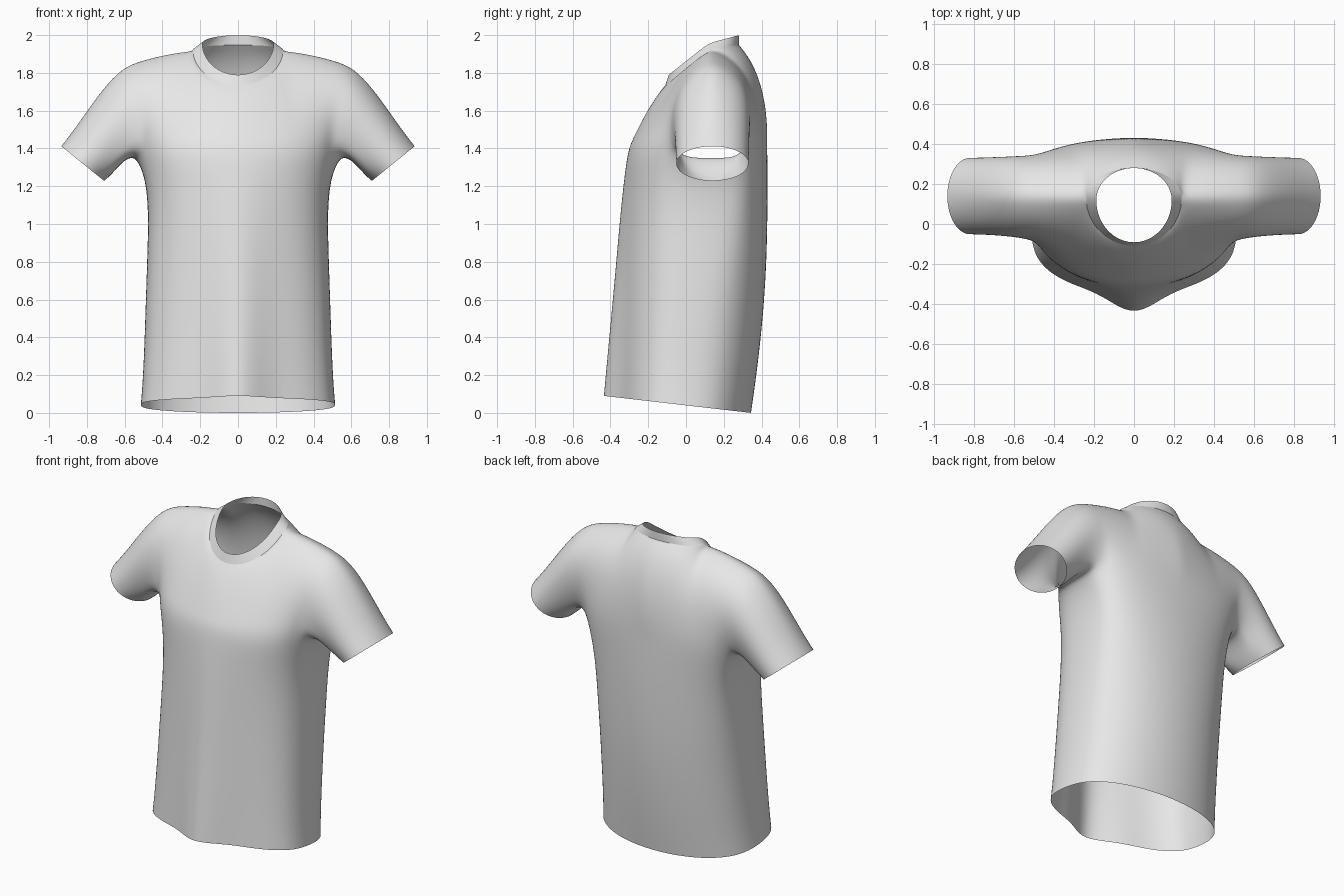
import bpy, bmesh
from math import sin, cos, pi, radians, exp
from mathutils import Vector

if "Cube" in bpy.data.objects:
    bpy.data.objects.remove(bpy.data.objects["Cube"])

N, NECK, ARM, K = 9, 5, 4, 8      # panel columns, neck columns, underarm segments, yoke rows
HALF = 2 * N + ARM

fabric = bpy.data.materials.new("light grey fabric")
fabric.diffuse_color = (0.8, 0.8, 0.8, 1)
fabric.use_nodes = True
fabric.node_tree.nodes["Principled BSDF"].inputs["Base Color"].default_value = fabric.diffuse_color


def finish(name, bm):
    """Orient the half mesh outwards, then mirror and smooth it."""
    bmesh.ops.recalc_face_normals(bm, faces=bm.faces)
    front = min(bm.faces, key=lambda f: f.calc_center_median().y)
    if front.normal.y > 0:
        bmesh.ops.reverse_faces(bm, faces=bm.faces)
    for f in bm.faces:
        f.smooth = True
    me = bpy.data.meshes.new(name)
    bm.to_mesh(me)
    bm.free()
    me.materials.append(fabric)
    ob = bpy.data.objects.new(name, me)
    bpy.context.collection.objects.link(ob)
    mir = ob.modifiers.new("Mirror", 'MIRROR')
    mir.use_clip = True
    sub = ob.modifiers.new("Smooth", 'SUBSURF')
    sub.levels = sub.render_levels = 2
    return ob


def skin(bm, a, b, closed=False):
    """Quads between two rows of vertices."""
    n = len(a)
    for i in range(n if closed else n - 1):
        j = (i + 1) % n
        bm.faces.new((a[i], a[j], b[j], b[i]))


def neck(a, w, yc, yf, yb, zf, zs, zb):
    """Point on a tilted neck loop, a = 0 front to pi back."""
    c = cos(a)
    y = yc - c * (yc - yf) if c > 0 else yc - c * (yb - yc)
    z = zs - c * (zs - zf) if c > 0 else zs - c * (zb - zs)
    return Vector((w * sin(a), y, z))


def neck_base(a):
    return neck(a, 0.243, 0.13, -0.113, 0.283, 1.732, 1.925, 1.948)


def neck_top(a):
    return neck(a, 0.192, 0.12, -0.095, 0.283, 1.787, 1.957, 2.0)


def lagrange(j, p, xs=(0, NECK, N)):
    """Smooth curve through three control points."""
    out = Vector((0, 0, 0))
    for i in range(3):
        w = 1
        for k in range(3):
            if k != i:
                w *= (j - xs[k]) / (xs[i] - xs[k])
        out += w * Vector(p[i])
    return out


# Body sections: height, half width, side y, front y, back y
SECTIONS = [(0.0, 0.517, -0.02, -0.35, 0.345),
            (0.12, 0.507, -0.01, -0.347, 0.362),
            (0.32, 0.498, 0.01, -0.342, 0.388),
            (0.58, 0.49, 0.035, -0.335, 0.414),
            (0.82, 0.482, 0.06, -0.33, 0.427),
            (1.05, 0.476, 0.085, -0.325, 0.432),
            (1.23, 0.49, 0.11, -0.318, 0.432),
            (1.39, 0.522, 0.13, -0.308, 0.43)]


def body_ring(z, w, ys, yf, yb):
    low = 1 - z / 1.39
    pts = []
    for i in range(HALF + 1):
        if i <= N:
            a = 70 * i / N
        elif i <= N + ARM:
            a = 70 + 40 * (i - N) / ARM
        else:
            a = 110 + 70 * (i - N - ARM) / N
        a = radians(a)
        c, x = cos(a), w * sin(a)
        if c > 0:
            y = ys - (ys - yf) * c ** (0.65 + 0.1 * min(1, 3 * low)) \
                - 0.092 * low * exp(-(x / 0.14) ** 2)
        else:
            y = ys + (yb - ys) * (-c) ** (0.43 + 0.35 * min(1, 1.6 * low))
        # the hem rises towards the front
        p = Vector((x, y, z + low * 0.09 * (0.345 - y) / 0.78))
        if low == 0 and N < i < N + ARM:      # underarm point sits lower
            p += Vector((0.012, 0, -0.05))
        pts.append(p)
    pts[0].x = pts[-1].x = 0
    return pts


# Shirt body: torso, yoke and sleeves in one connected surface
bm = bmesh.new()
rings = [[bm.verts.new(p) for p in body_ring(*s)] for s in SECTIONS]
for a, b in zip(rings, rings[1:]):
    skin(bm, a, b)
top = rings[-1]


def top_edge(j, back):
    """Neckline, then the shoulder seam."""
    if j <= NECK:
        a = pi / 2 * j / NECK
        p = neck_base(pi - a if back else a)
        if j == 0:
            p.x = 0
        return p
    s = (j - NECK) / (N - NECK)
    return neck_base(pi / 2).lerp(Vector((0.575, 0.14, 1.85)), s) + Vector((0, 0, 0.04 * s * (1 - s)))


def yoke(base, ctrl, back, seam=None):
    """Front or back panel from underarm level up to neck and shoulder."""
    rows = [base]
    ends = [top_edge(j, back) for j in range(N + 1)]
    for k in range(1, K + 1):
        t = k / K
        row = []
        for j in range(N + 1):
            if k == K and seam and j >= NECK:
                row.append(seam[j])
                continue
            p = (1 - t) ** 2 * base[j].co + 2 * t * (1 - t) * lagrange(j, ctrl) + t * t * ends[j]
            row.append(bm.verts.new(p))
        skin(bm, rows[-1], row)
        rows.append(row)
    return rows


front = yoke(top[:N + 1],
             [(0, -0.22, 1.6), (0.27, -0.10, 1.79), (0.53, -0.10, 1.79)], False)
back = yoke(top[::-1][:N + 1],
            [(0, 0.45, 1.76), (0.28, 0.40, 1.84), (0.54, 0.42, 1.77)], True, front[K])

# Sleeve: from the armhole loop to an oval cuff
hole = top[N:N + ARM + 1] + [back[k][N] for k in range(1, K + 1)]
hole += [front[k][N] for k in range(K - 1, 0, -1)]
cuff = []
for i in range(len(hole)):
    th = 2 * pi * (i - ARM / 2) / len(hole)
    cuff.append(Vector((0.822, 0.14, 1.32)) - cos(th) * Vector((0.115, 0, 0.093))
                + Vector((0, 0.194 * sin(th), 0)))
start = [v.co.copy() for v in hole]
prev = hole
STEPS = 6
for s in range(1, STEPS + 1):
    t = s / STEPS
    lift = Vector((0, 0, 0.04 * 6.75 * t * (1 - t) ** 2))
    loop = [bm.verts.new(p.lerp(q, t) + lift) for p, q in zip(start, cuff)]
    skin(bm, prev, loop, True)
    prev = loop
finish("shirt_body", bm)

# Collar band
bm = bmesh.new()
prev = None
for t in (0, 0.5, 1):
    row = []
    for i in range(2 * NECK + 1):
        a = pi * i / (2 * NECK)
        p = neck_base(a).lerp(neck_top(a), t)
        if i in (0, 2 * NECK):
            p.x = 0
        row.append(bm.verts.new(p))
    if prev:
        skin(bm, prev, row)
    prev = row
finish("collar", bm)
